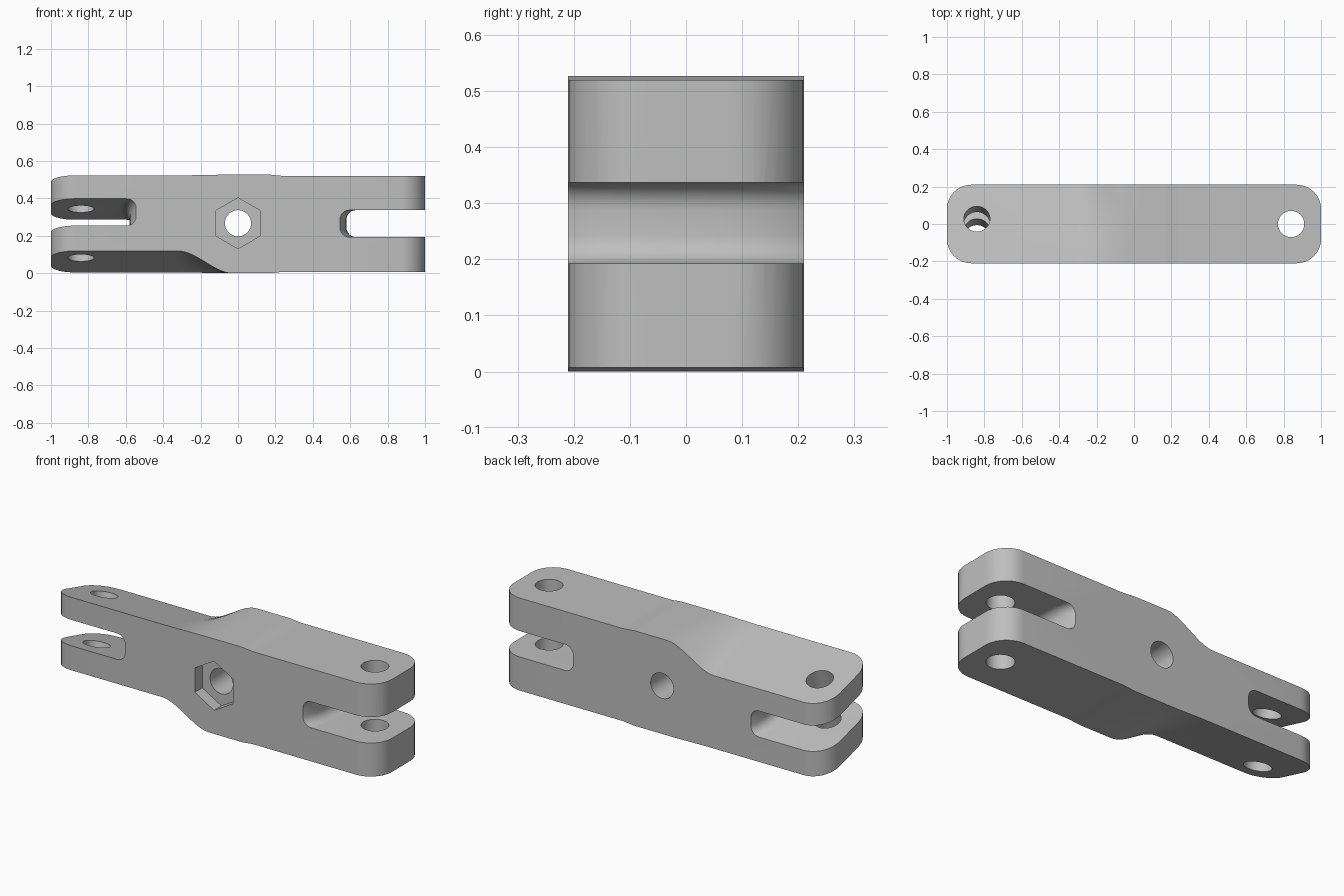
import bpy, bmesh, math
from mathutils import Matrix, Vector

if "Cube" in bpy.data.objects:
    bpy.data.objects.remove(bpy.data.objects["Cube"])

H, W, R = 0.527, 0.21, 0.13      # height, half width, end corner radius
TILT = math.radians(15)
N = 10                           # columns across the width


def smooth(a, b, x):
    u = max(0.0, min(1.0, (x - a) / (b - a)))
    return u * u * (3 - 2 * u)


def z_top(x, y):
    """Top surface: slightly raised middle, left half sloping down to the back."""
    if x > 0:
        return H - 0.007 * smooth(0.16, 0.25, x)
    t = smooth(-0.03, -0.32, x)
    front, back = H - 0.004 * t, H - 0.119 * t
    return front + (back - front) * (y + W) / (2 * W)


def finish(name, bm):
    bmesh.ops.recalc_face_normals(bm, faces=bm.faces[:])
    me = bpy.data.meshes.new(name)
    bm.to_mesh(me)
    bm.free()
    ob = bpy.data.objects.new(name, me)
    bpy.context.collection.objects.link(ob)
    return ob


def loft(name, rings):
    """Closed solid through a list of equal-length rings."""
    bm = bmesh.new()
    vs = [[bm.verts.new(p) for p in r] for r in rings]
    n = len(rings[0])
    for a, b in zip(vs, vs[1:]):
        for i in range(n):
            j = (i + 1) % n
            bm.faces.new((a[i], a[j], b[j], b[i]))
    bm.faces.new(vs[0])
    bm.faces.new(vs[-1])
    return finish(name, bm)


# Body: cross-sections along x, narrowing at the rounded ends
ends = [(1 - R + R * math.sin(a), W - R + R * math.cos(a))
        for a in [math.pi / 2 * k / 10 for k in range(11)]]
stations = [(-x, w) for x, w in reversed(ends)]
stations += [(-0.32 + 0.29 * k / 16, W) for k in range(17)]
stations += [(0.16 + 0.09 * k / 6, W) for k in range(7)]
stations += ends
rings = []
for x, w in stations:
    ys = [w * (2 * j / N - 1) for j in range(N + 1)]
    rings.append([(x, y, z_top(x, y)) for y in ys] +
                 [(x, y, H - z_top(x, -y)) for y in reversed(ys)])
body = loft("link_body", rings)


# Fork slot: rounded inner corners and an inner wall bulging outwards
def slot(name, side, slope, zc):
    h, r, rings = 0.072, 0.05, []
    for k in range(25):
        y = -0.24 + 0.02 * k
        xe = 0.58 - 0.035 * (abs(y) / W) ** 3
        z0 = zc - slope * y
        ring = [(side * 1.2, y, z0 - h), (side * 1.2, y, z0 + h)]
        for s in (1, -1):
            for q in range(7):
                a = math.pi / 2 * (q if s > 0 else 6 - q) / 6
                ring.append((side * (xe + r - r * math.sin(a)), y,
                             z0 + s * (h - r + r * math.cos(a))))
        rings.append(ring)
    return loft(name, rings)


# Round or hexagonal cutter along a direction
def drill(name, sides, radius, depth, centre, rot):
    bm = bmesh.new()
    bmesh.ops.create_cone(bm, cap_ends=True, segments=sides, radius1=radius,
                          radius2=radius, depth=depth,
                          matrix=Matrix.Translation(Vector(centre)) @ rot)
    return finish(name, bm)


tilt = Matrix.Rotation(-TILT, 4, 'X')
across = Matrix.Rotation(math.pi / 2, 4, 'X')
cutters = [
    slot("right_slot_cutter", 1, 0, 0.265),
    slot("left_slot_cutter", -1, math.tan(TILT), 0.27),
    drill("right_pin_cutter", 48, 0.07, 2, (0.84, 0, H / 2), Matrix()),
    drill("left_pin_cutter", 48, 0.07, 2, (-0.84, -0.025, H / 2), tilt),
    drill("centre_bolt_cutter", 48, 0.07, 2, (0, 0, 0.267), across),
    drill("hex_recess_cutter", 6, 0.136, 0.13, (0, -W, 0.267), across),
]

bpy.context.view_layer.objects.active = body
body.select_set(True)
for c in cutters:
    m = body.modifiers.new("cut", 'BOOLEAN')
    m.operation, m.solver, m.object = 'DIFFERENCE', 'EXACT', c
    c.hide_render = True
    bpy.ops.object.modifier_apply(modifier=m.name)
for c in cutters:
    bpy.data.objects.remove(c)

# Plain grey finish
mat = bpy.data.materials.new("plain_grey")
mat.diffuse_color = (0.52, 0.52, 0.52, 1)
mat.use_nodes = True
mat.node_tree.nodes["Principled BSDF"].inputs["Base Color"].default_value = mat.diffuse_color
body.data.materials.clear()
body.data.materials.append(mat)
bpy.ops.object.shade_smooth_by_angle(angle=math.radians(30))
